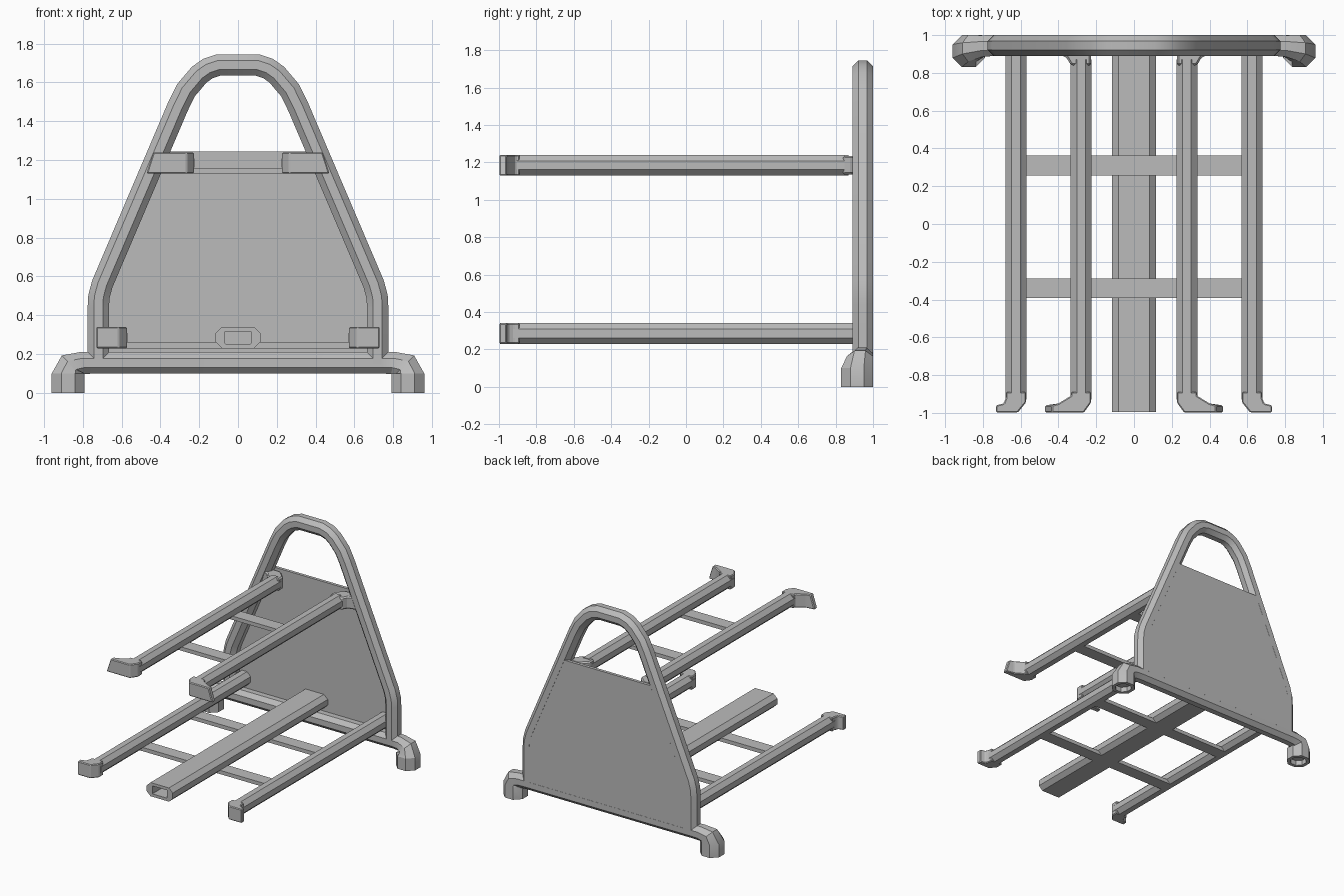
import bpy, bmesh, math
from mathutils import Vector

if "Cube" in bpy.data.objects:
    bpy.data.objects.remove(bpy.data.objects["Cube"])

grey = bpy.data.materials.new("plain grey")
grey.diffuse_color = (0.5, 0.5, 0.5, 1)
grey.use_nodes = True
grey.node_tree.nodes["Principled BSDF"].inputs["Base Color"].default_value = grey.diffuse_color


def finish(name, bm, smooth=False, bevel=0):
    bmesh.ops.recalc_face_normals(bm, faces=bm.faces)
    if bevel:
        bmesh.ops.bevel(bm, geom=bm.edges[:], offset=bevel, segments=1, affect='EDGES')
    me = bpy.data.meshes.new(name)
    bm.to_mesh(me)
    bm.free()
    me.materials.append(grey)
    ob = bpy.data.objects.new(name, me)
    bpy.context.collection.objects.link(ob)
    if smooth:
        bpy.context.view_layer.objects.active = ob
        ob.select_set(True)
        bpy.ops.object.shade_smooth_by_angle(angle=math.radians(30))
        ob.select_set(False)
    return ob


def octagon(w, h, cw, ch):
    """Rectangle with half sizes w, h and cut corners."""
    return [(w, h - ch), (w - cw, h), (cw - w, h), (-w, h - ch),
            (-w, ch - h), (cw - w, -h), (w - cw, -h), (w, ch - h)]


def loft(bm, rings):
    loops = [[bm.verts.new(p) for p in r] for r in rings]
    for a, b in zip(loops, loops[1:]):
        for i in range(len(a)):
            j = (i + 1) % len(a)
            bm.faces.new((a[i], a[j], b[j], b[i]))
    bm.faces.new(loops[0])
    bm.faces.new(loops[-1])


def tube(name, stations):
    """Octagonal tube bending in the xz plane: x, y, z, heading, half width, half depth."""
    rings = []
    for x, y, z, a, hu, hv in stations:
        u = Vector((-math.sin(a), 0, math.cos(a)))
        v = Vector((0, 1, 0))
        c = 0.58
        rings.append([Vector((x, y, z)) + u * p + v * q
                      for p, q in octagon(hu, hv, hu * c, hv * c)])
    bm = bmesh.new()
    loft(bm, rings)
    return finish(name, bm, True)


def prism(name, pts, place, depth, bevel=0):
    bm = bmesh.new()
    loft(bm, [[place(a, b, d) for a, b in pts] for d in depth])
    return finish(name, bm, bevel=bevel)


def box(name, x, y, z):
    prism(name, [(x[0], y[0]), (x[1], y[0]), (x[1], y[1]), (x[0], y[1])],
          lambda a, b, d: (a, b, d), z)


FY, R = 0.945, 0.055

# bent hoop frame, left foot over the top to the right foot
half = [(-0.72, 0.15), (-0.72, 0.44), (-0.717, 0.495), (-0.70, 0.56), (-0.31, 1.475),
        (-0.268, 1.56), (-0.20, 1.64), (-0.155, 1.672), (-0.10, 1.69)]
path = [Vector(p) for p in half + [(-x, z) for x, z in reversed(half)]]
stations = []
for i, p in enumerate(path):
    d0 = (p - path[i - 1]).normalized() if i else (path[1] - p).normalized()
    d1 = (path[i + 1] - p).normalized() if i < len(path) - 1 else d0
    t = (d0 + d1).normalized()
    stations.append((p.x, FY, p.y, math.atan2(t.y, t.x), R / t.dot(d0), R))
tube("hoop_frame", stations)

# base bar turning down into two wider hollow feet
q = math.pi / 2
right = [(0.74, FY, 0.155, 0, R, R), (0.80, 0.942, 0.154, -0.2, 0.058, 0.057),
         (0.857, 0.93, 0.142, -q / 2, 0.072, 0.07), (0.875, 0.915, 0.10, -q, 0.085, 0.085),
         (0.875, 0.915, 0, -q, 0.085, 0.085), (0.875, 0.915, 0, -q, 0.058, 0.058),
         (0.875, 0.915, 0.04, -q, 0.058, 0.058)]
left = [(-x, y, z, -a, u, v) for x, y, z, a, u, v in reversed(right)]
tube("base_bar_with_feet", left + right)

# back panel, flush with the rear of the hoop
outline = [(0.735, 0.15), (0.738, 0.45), (0.718, 0.565), (0.428, 1.245)]
outline += [(-x, z) for x, z in reversed(outline)]
prism("back_panel", outline, lambda a, b, d: (a, d, b), (0.975, 0.9995))


def beam(name, x, z, y, prof):
    prism(name, prof, lambda a, b, d: (x + a, d, z + b), y)


rail = octagon(R, R, 0.032, 0.032)
for side, s in (("left", -1), ("right", 1)):
    # lower rail and its outward hook
    beam("lower_rail_" + side, s * 0.625, 0.285, (-0.93, 0.985), rail)
    hook = [(0.572, -0.89), (0.572, -0.945), (0.615, -0.998), (0.73, -0.998),
            (0.73, -0.96), (0.69, -0.95), (0.678, -0.92), (0.678, -0.89)]
    prism("lower_hook_" + side, hook, lambda a, b, d: (s * a, b, d), (0.23, 0.34), 0.006)

    # upper rail, hook slanted like the hoop, and rear elbow meeting the hoop
    beam("upper_rail_" + side, s * 0.28, 1.185, (-0.93, 0.87), rail)
    hook = [(0.227, -0.89), (0.227, -0.945), (0.265, -0.998), (0.472, -0.998),
            (0.472, -0.96), (0.40, -0.95), (0.335, -0.91), (0.333, -0.89)]
    prism("upper_hook_" + side, hook,
          lambda a, b, d: (s * (a - (0.036 if a > 0.45 and d > 1.2 else 0)), b, d),
          (1.13, 1.24), 0.006)
    elbow = [(0.227, 0.84), (0.333, 0.84), (0.36, 0.885), (0.43, 0.90),
             (0.43, 0.96), (0.29, 0.96), (0.227, 0.90)]
    prism("upper_elbow_" + side, elbow, lambda a, b, d: (s * a, b, d), (1.135, 1.235), 0.01)

# crossbars on both levels
for place, y in (("rear", 0.31), ("front", -0.34)):
    box("lower_crossbar_" + place, (-0.61, 0.61), (y - 0.052, y + 0.052), (0.23, 0.26))
    box("upper_crossbar_" + place, (-0.27, 0.27), (y - 0.052, y + 0.052), (1.13, 1.16))

# wide centre beam with a rectangular socket in its front end
bm = bmesh.new()
outer = octagon(0.116, R, 0.034, 0.032)
inner = octagon(0.066, 0.032, 0.001, 0.001)
loft(bm, [[(a, y, 0.285 + b) for a, b in prof] for prof, y in
          ((outer, 0.985), (outer, -0.995), (inner, -0.995), (inner, -0.85))])
finish("centre_beam", bm)
